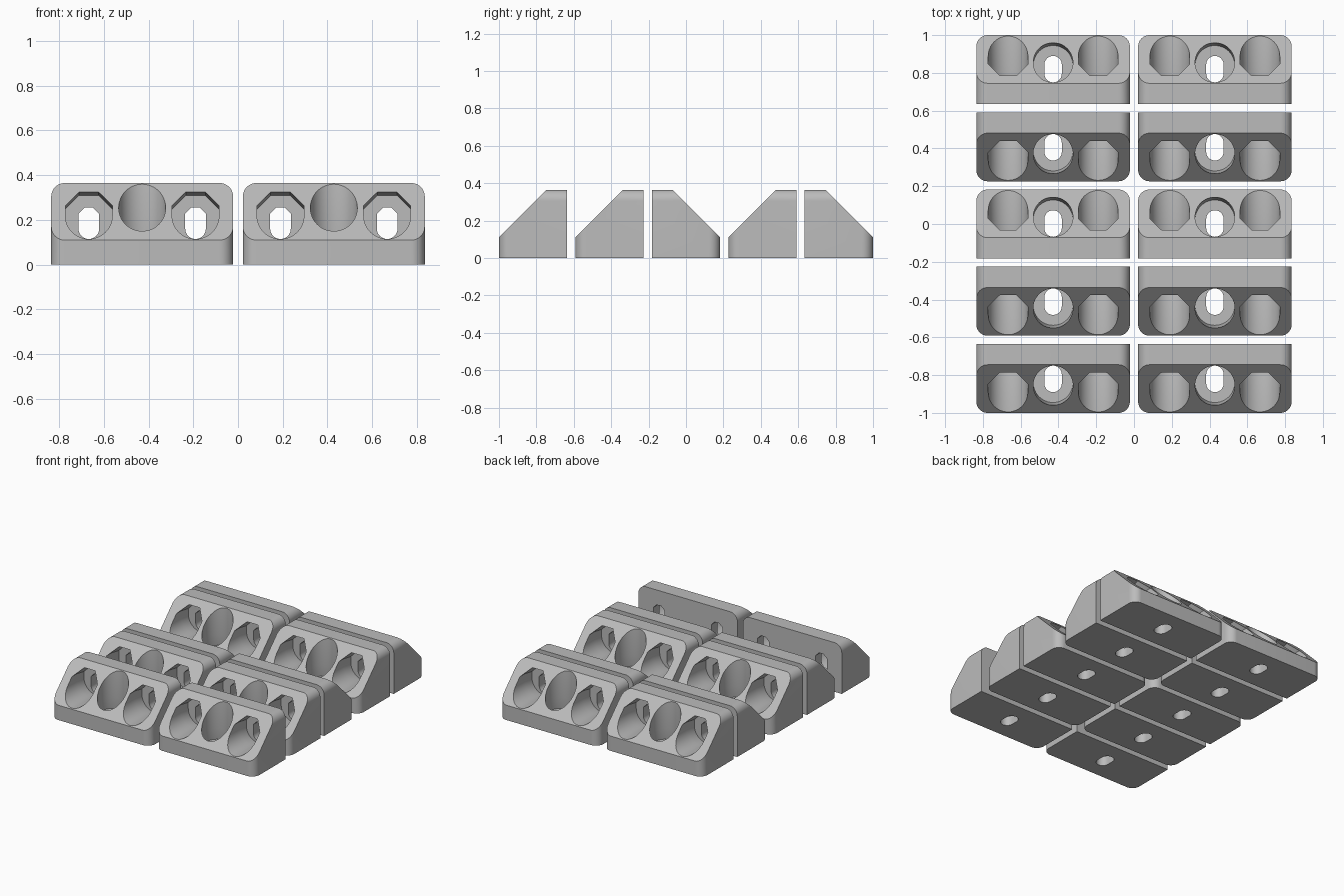
import bpy, bmesh, math
from mathutils import Vector

cube = bpy.data.objects.get("Cube")
if cube:
    bpy.data.objects.remove(cube, do_unlink=True)

WIDTH, SIZE, LIP, CORNER, GAP = 0.813, 0.365, 0.11, 0.06, 0.0437
BORE_R, SLOT_R, HOLE_X, SEAT = 0.105, 0.046, 0.2385, 0.07

grey = bpy.data.materials.new("light grey")
grey.use_nodes = True
colour = (0.5, 0.5, 0.5, 1)
grey.diffuse_color = colour
grey.node_tree.nodes["Principled BSDF"].inputs["Base Color"].default_value = colour


def make_object(name, bm):
    bmesh.ops.recalc_face_normals(bm, faces=bm.faces)
    mesh = bpy.data.meshes.new(name)
    bm.to_mesh(mesh)
    bm.free()
    mesh.materials.append(grey)
    obj = bpy.data.objects.new(name, mesh)
    bpy.context.collection.objects.link(obj)
    return obj


def outline(radius, low, high, flat_top):
    """Rounded slot outline; the top end may be faceted like half an octagon."""
    points = []
    for i in range(25):
        a = math.pi + math.pi * i / 24
        points.append((radius * math.cos(a), low + radius * math.sin(a)))
    if flat_top:
        k = radius * math.tan(math.pi / 8)
        points += [(radius, high + k), (k, high + radius),
                   (-k, high + radius), (-radius, high + k)]
    else:
        for i in range(25):
            a = math.pi * i / 24
            points.append((radius * math.cos(a), high + radius * math.sin(a)))
    return points


def cutter(name, x, sections, sideways):
    """Loft outlines along z, or along -y for the sideways holes."""
    bm = bmesh.new()
    rings = []
    for depth, points in sections:
        place = (lambda u, t: (x + u, -depth, t)) if sideways else (lambda u, t: (x + u, -t, depth))
        rings.append([bm.verts.new(place(u, t)) for u, t in points])
    bm.faces.new(rings[0])
    bm.faces.new(rings[-1])
    for a, b in zip(rings, rings[1:]):
        for i in range(len(a)):
            j = (i + 1) % len(a)
            bm.faces.new((a[i], a[j], b[j], b[i]))
    bmesh.ops.remove_doubles(bm, verts=bm.verts, dist=1e-5)
    obj = make_object(name, bm)
    obj.hide_render = True
    return obj


# Block with rounded front and top side edges, back face on y = 0
bm = bmesh.new()
bmesh.ops.create_cube(bm, size=1)
for v in bm.verts:
    v.co = Vector((v.co.x * WIDTH, (v.co.y - 0.5) * SIZE, (v.co.z + 0.5) * SIZE))


def is_rounded(edge):
    mid = (edge.verts[0].co + edge.verts[1].co) / 2
    front = mid.y < -SIZE * 0.9
    top = mid.z > SIZE * 0.9
    return abs(mid.x) > WIDTH * 0.4 and front != top


bmesh.ops.bevel(bm, geom=[e for e in bm.edges if is_rounded(e)], offset=CORNER,
                segments=10, profile=0.5, affect='EDGES')
# Sloping face
cut = bmesh.ops.bisect_plane(bm, geom=bm.verts[:] + bm.edges[:] + bm.faces[:],
                             plane_co=(0, -LIP, SIZE), plane_no=(0, -1, 1), clear_outer=True)
bmesh.ops.edgeloop_fill(bm, edges=[e for e in cut["geom_cut"] if isinstance(e, bmesh.types.BMEdge)])
bracket = make_object("bracket", bm)

# Screw holes: one upright in the middle, two through the back wall
cutters = []
for x, sideways in ((-HOLE_X, True), (0, False), (HOLE_X, True)):
    seat = outline(BORE_R, 0.205, 0.205, sideways)
    mouth = outline(BORE_R, 0.22, 0.22, sideways)
    slot = outline(SLOT_R, 0.161, 0.209, sideways)
    cutters.append(cutter("bore_cutter", x, [(SEAT, seat), (0.155, mouth), (0.5, mouth)], sideways))
    cutters.append(cutter("slot_cutter", x, [(-0.1, slot), (0.1, slot)], sideways))
for c in cutters:
    mod = bracket.modifiers.new("hole", 'BOOLEAN')
    mod.operation = 'DIFFERENCE'
    mod.solver = 'EXACT'
    mod.object = c

bpy.context.view_layer.update()
graph = bpy.context.evaluated_depsgraph_get()
finished = bpy.data.meshes.new_from_object(bracket.evaluated_get(graph))
bracket.modifiers.clear()
bracket.data = finished
for c in cutters:
    bpy.data.objects.remove(c, do_unlink=True)

bpy.ops.object.select_all(action='DESELECT')
bracket.select_set(True)
bpy.context.view_layer.objects.active = bracket
bpy.ops.object.shade_smooth_by_angle(angle=math.radians(30))

# Two columns of five brackets; the third and fifth rows are turned around
for row, turned in enumerate((False, False, True, False, True)):
    start = -1 + row * (SIZE + GAP)
    for side, sign in (("right", -1), ("left", 1)):
        obj = bpy.data.objects.new(f"bracket_{side}_{row + 1}", bracket.data)
        bpy.context.collection.objects.link(obj)
        obj.location = (sign * (WIDTH + GAP) / 2, start if turned else start + SIZE, 0)
        obj.rotation_euler.z = math.pi if turned else 0
bpy.data.objects.remove(bracket, do_unlink=True)
